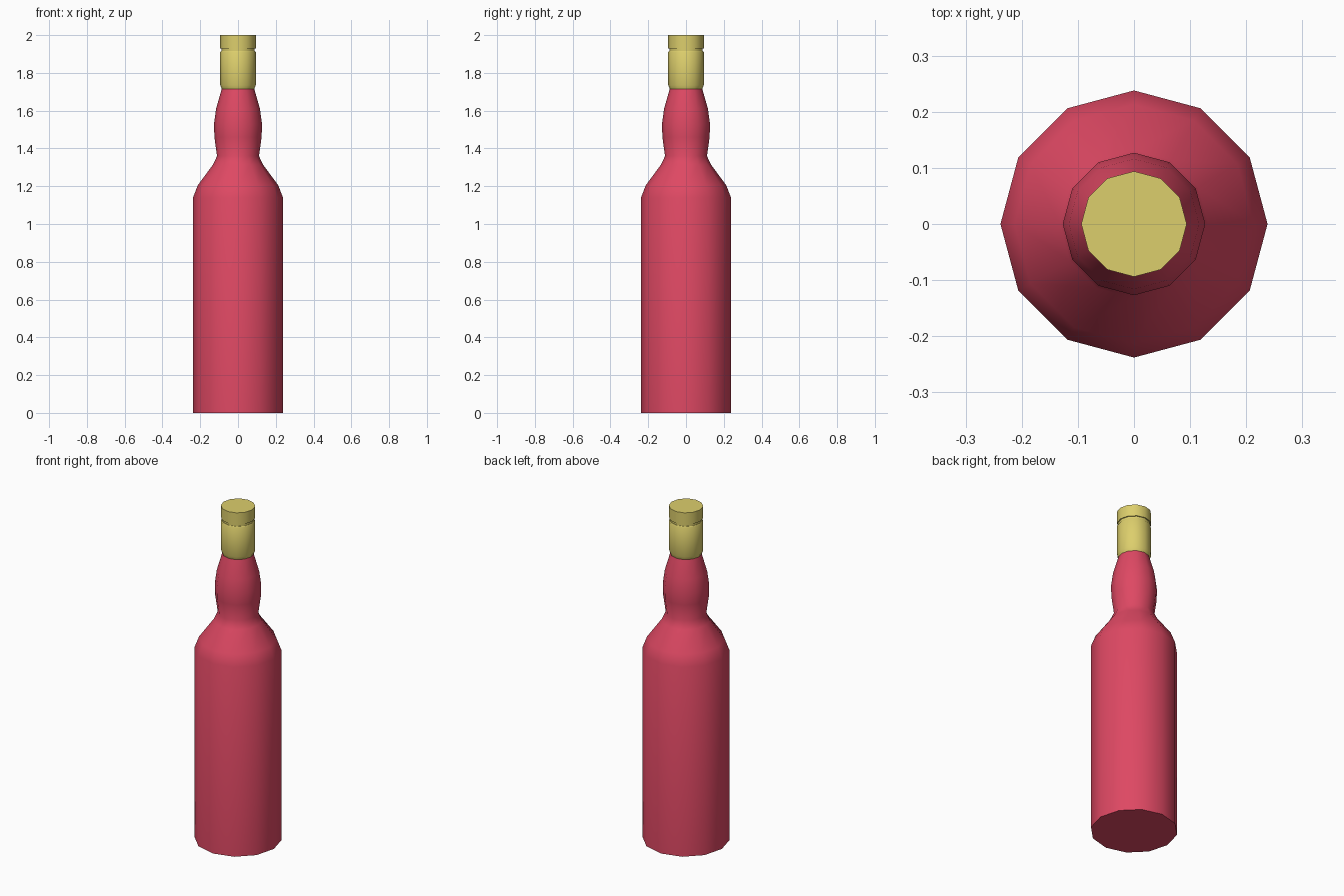
import bpy
import bmesh
from math import cos, sin, tau, radians

cube = bpy.data.objects.get("Cube")
if cube:
    bpy.data.objects.remove(cube, do_unlink=True)

SIDES = 12


def make_material(name, color):
    mat = bpy.data.materials.new(name)
    mat.use_nodes = True
    mat.diffuse_color = color
    mat.node_tree.nodes["Principled BSDF"].inputs["Base Color"].default_value = color
    return mat


def lathe(name, profile, mat):
    """Spin (radius, height) points around z into a closed solid."""
    bm = bmesh.new()
    rings = [[bm.verts.new((r * cos(tau * i / SIDES), r * sin(tau * i / SIDES), z))
              for i in range(SIDES)] for r, z in profile]
    for low, high in zip(rings, rings[1:]):
        for i in range(SIDES):
            j = (i + 1) % SIDES
            bm.faces.new((low[i], low[j], high[j], high[i]))
    bm.faces.new(rings[0][::-1])
    bm.faces.new(rings[-1])
    mesh = bpy.data.meshes.new(name)
    bm.to_mesh(mesh)
    bm.free()
    mesh.materials.append(mat)
    obj = bpy.data.objects.new(name, mesh)
    bpy.context.collection.objects.link(obj)
    bpy.ops.object.select_all(action="DESELECT")
    obj.select_set(True)
    bpy.context.view_layer.objects.active = obj
    bpy.ops.object.shade_smooth_by_angle(angle=radians(50))
    return obj


red = make_material("red glass", (0.73, 0.065, 0.125, 1))
gold = make_material("pale gold", (0.72, 0.62, 0.15, 1))

# Bottle: straight body, sloped shoulder, bulging neck
lathe("bottle_body", [
    (0.238, 0), (0.238, 1.14), (0.213, 1.205), (0.132, 1.315), (0.111, 1.36),
    (0.125, 1.46), (0.127, 1.53), (0.116, 1.61), (0.086, 1.715),
], red)

# Cap sleeve, thin groove and lid
lathe("cap_sleeve", [(0.086, 1.715), (0.094, 1.735), (0.094, 1.91), (0.09, 1.916)], gold)
lathe("cap_groove", [(0.088, 1.914), (0.088, 1.932)], gold)
lathe("cap_lid", [(0.094, 1.93), (0.094, 2.0)], gold)
